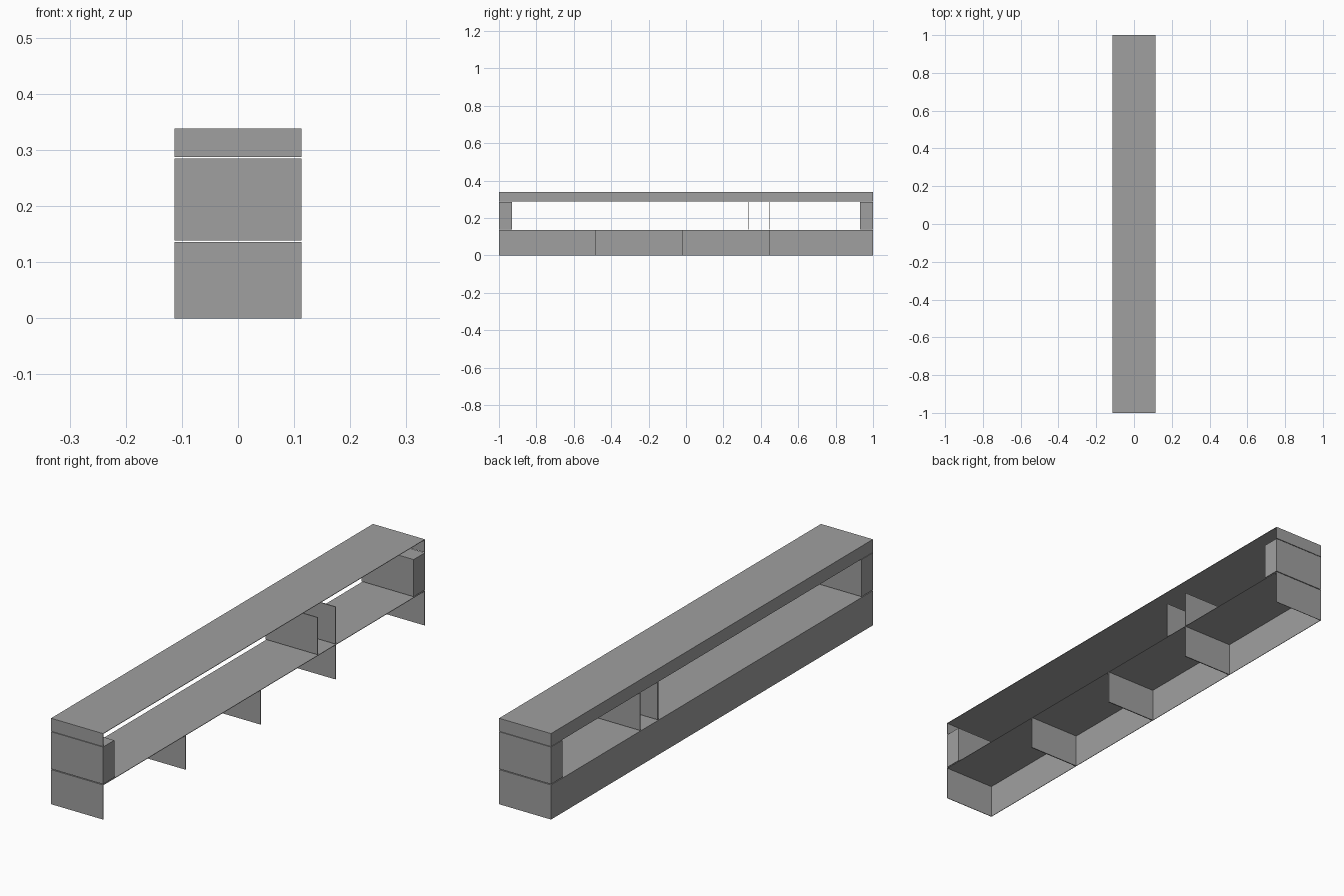
import bpy
import bmesh

cube = bpy.data.objects.get("Cube")
if cube:
    bpy.data.objects.remove(cube, do_unlink=True)

GREY = (0.35, 0.35, 0.35, 1)
mat = bpy.data.materials.new("plain grey")
mat.use_nodes = True
mat.diffuse_color = GREY
mat.node_tree.nodes["Principled BSDF"].inputs["Base Color"].default_value = GREY

W = 0.113                 # half width
T = 0.002                 # sheet thickness
BASE_TOP = 0.136          # lower modules
MID_LOW, MID_TOP = 0.139, 0.285
CAP_LOW, CAP_TOP = 0.287, 0.338


def panel(name, x, y, z):
    """Box sheet spanning three (low, high) ranges."""
    bm = bmesh.new()
    bmesh.ops.create_cube(bm, size=1)
    for v in bm.verts:
        v.co = [r[0] if c < 0 else r[1] for c, r in zip(v.co, (x, y, z))]
    mesh = bpy.data.meshes.new(name)
    bm.to_mesh(mesh)
    bm.free()
    mesh.materials.append(mat)
    obj = bpy.data.objects.new(name, mesh)
    bpy.context.collection.objects.link(obj)


def open_module(name, y0, y1, z0, z1):
    """Top sheet, fascia on one long side and two end sheets."""
    panel(name + "_top", (-W, W), (y0, y1), (z1 - T, z1))
    panel(name + "_fascia", (-W, -W + T), (y0, y1), (z0, z1 - T))
    for end, y in (("front", y0), ("back", y1 - T)):
        panel(f"{name}_{end}_end", (-W + T, W), (y, y + T), (z0, z1 - T))


# Lower row of four modules, open below and on one long side
seams = [-1, -0.485, -0.02, 0.445, 1]
for i, (a, b) in enumerate(zip(seams, seams[1:])):
    open_module(f"base_module_{i + 1}", a, b, 0, BASE_TOP)

# Closed end posts
for name, a, b in (("front_post", -1, -0.93), ("back_post", 0.93, 1)):
    panel(name, (-W, W), (a, b), (MID_LOW, MID_TOP))

# Upright dividers in the open middle
for i, y in enumerate((0.335, 0.445)):
    panel(f"divider_{i + 1}", (-W, W), (y - T, y + T), (MID_LOW, MID_TOP))

# Long cap across the top
open_module("cap", -1, 1, CAP_LOW, CAP_TOP)
